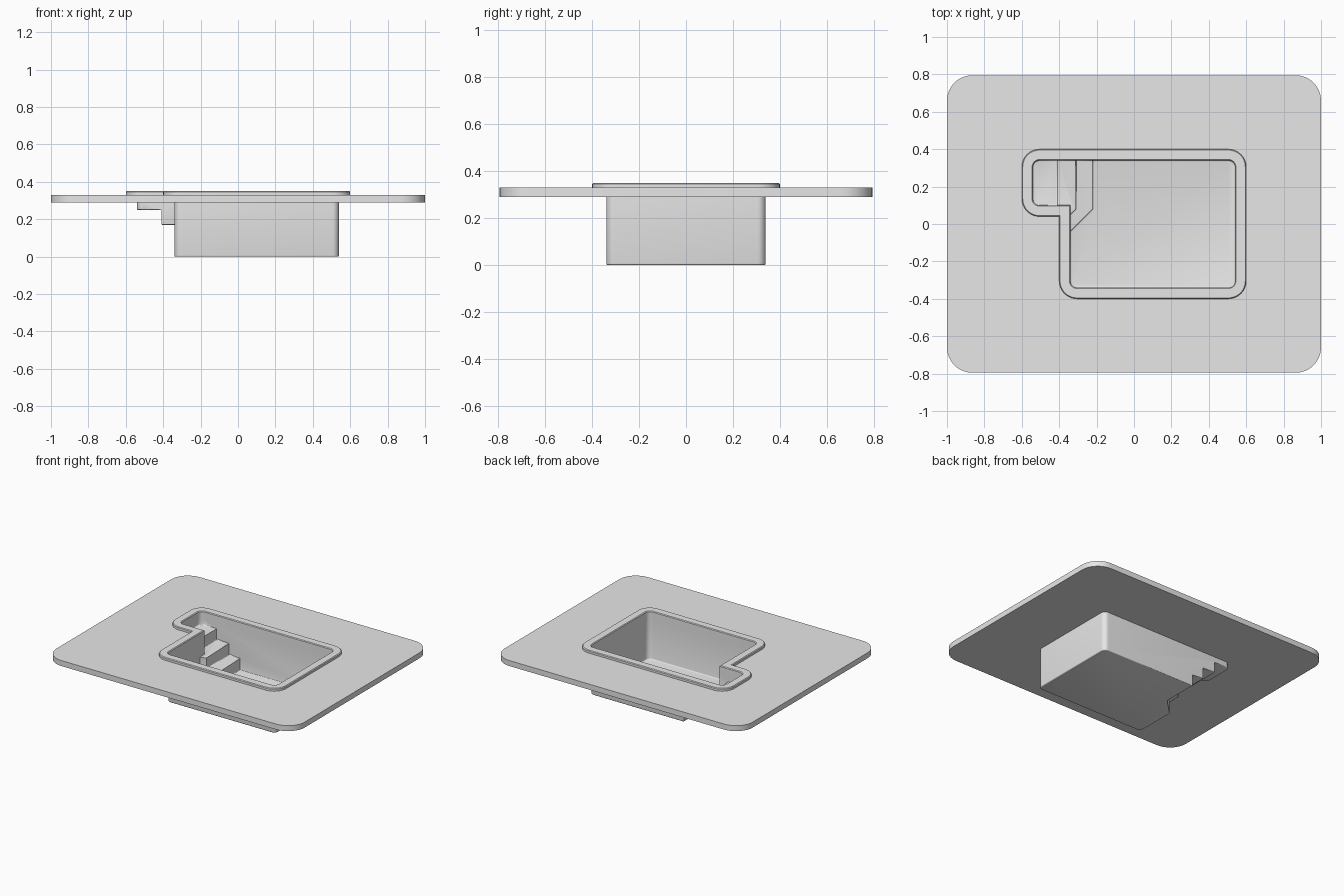
import bpy, bmesh
from math import atan2, cos, sin, pi, radians
from mathutils import Vector

cube = bpy.data.objects.get("Cube")
if cube:
    bpy.data.objects.remove(cube, do_unlink=True)

grey = bpy.data.materials.new("light_grey")
grey.use_nodes = True
grey.diffuse_color = (0.8, 0.8, 0.8, 1)
for node in grey.node_tree.nodes:
    if node.type == 'BSDF_PRINCIPLED':
        node.inputs["Base Color"].default_value = grey.diffuse_color

# Corners: x, y and the inward direction; the last pool corner is the sharp inner one
DECK = [(-1, -0.795, 1, 1), (1, -0.795, -1, 1), (1, 0.795, -1, -1), (-1, 0.795, 1, -1)]
POOL = [(-0.4, -0.4, 1, 1), (0.6, -0.4, -1, 1), (0.6, 0.4, -1, -1),
        (-0.6, 0.4, 1, -1), (-0.6, 0.04, 1, 1), (-0.4, 0.04, 1, 1)]
DECK_BOTTOM, DECK_TOP, RIM_TOP = 0.29, 0.33, 0.35
RIM_WIDTH = 0.06


def outline(corners, radius, inset=0, sharp=None, steps=8):
    """Rounded outline, moved inward by inset."""
    pts = []
    for i, (x, y, dx, dy) in enumerate(corners):
        r = radius - inset
        cx, cy = x + dx * inset, y + dy * inset
        if i == sharp:
            pts.append((cx, cy))
            continue
        start = atan2(-dy, -dx) - pi / 4
        for k in range(steps + 1):
            a = start + pi / 2 * k / steps
            pts.append((cx + dx * r + r * cos(a), cy + dy * r + r * sin(a)))
    return pts


def pool_outline(inset):
    return outline(POOL, 0.095, inset, sharp=5)


def finish(obj):
    obj.data.materials.clear()
    obj.data.materials.append(grey)
    bpy.ops.object.select_all(action='DESELECT')
    obj.select_set(True)
    bpy.context.view_layer.objects.active = obj
    if obj.type == 'CURVE':
        bpy.ops.object.convert(target='MESH')
    bpy.ops.object.shade_smooth_by_angle(angle=radians(35))


def mesh_object(name, bm):
    mesh = bpy.data.meshes.new(name)
    bm.to_mesh(mesh)
    bm.free()
    obj = bpy.data.objects.new(name, mesh)
    bpy.context.collection.objects.link(obj)
    finish(obj)


# Deck: flat slab with the pool opening
curve = bpy.data.curves.new("deck", 'CURVE')
curve.dimensions = '2D'
curve.fill_mode = 'BOTH'
curve.extrude = (DECK_TOP - DECK_BOTTOM) / 2
for pts in (outline(DECK, 0.135), pool_outline(RIM_WIDTH)):
    spline = curve.splines.new('POLY')
    spline.points.add(len(pts) - 1)
    for point, (x, y) in zip(spline.points, pts):
        point.co = (x, y, 0, 1)
    spline.use_cyclic_u = True
deck = bpy.data.objects.new("deck", curve)
deck.location.z = (DECK_TOP + DECK_BOTTOM) / 2
bpy.context.collection.objects.link(deck)
finish(deck)

# Raised rim: one section swept round the opening
bm = bmesh.new()
soft = 0.005
section = [(0, DECK_TOP), (0, RIM_TOP - soft), (soft, RIM_TOP),
           (RIM_WIDTH - soft, RIM_TOP), (RIM_WIDTH, RIM_TOP - soft), (RIM_WIDTH, DECK_TOP)]
loops = [[bm.verts.new((x, y, z)) for x, y in pool_outline(d)] for d, z in section]
for a, b in zip(loops, loops[1:]):
    for i in range(len(a)):
        bm.faces.new((a[i - 1], a[i], b[i], b[i - 1]))
bmesh.ops.recalc_face_normals(bm, faces=bm.faces)
mesh_object("pool_rim", bm)

# Basin: plan cut along the step edges, each piece dropped to its level
LEVELS = [0, 0.085, 0.17, 0.25, DECK_BOTTOM]
STEP_X = [-0.22, -0.31, -0.41]
DIAGONALS = [0.30, 0.39]


def level(face):
    x, y, _ = face.calc_center_median_weighted()
    if x < STEP_X[2]:
        return 3
    if x < STEP_X[1] and y - x > DIAGONALS[1]:
        return 2
    if x < STEP_X[0] and y - x > DIAGONALS[0]:
        return 1
    return 0


plan = bmesh.new()
plan.faces.new([plan.verts.new((x, y, 0)) for x, y in pool_outline(RIM_WIDTH)])
cuts = [((x, 0, 0), (1, 0, 0)) for x in STEP_X]
cuts += [((0, d, 0), Vector((-1, 1, 0)).normalized()) for d in DIAGONALS]
for co, no in cuts:
    bmesh.ops.bisect_plane(plan, geom=plan.verts[:] + plan.edges[:] + plan.faces[:],
                           plane_co=co, plane_no=no)

bm = bmesh.new()


def add_face(points):
    bm.faces.new([bm.verts.new(p) for p in points])


for face in plan.faces:
    add_face([(v.co.x, v.co.y, LEVELS[level(face)]) for v in face.verts])
for edge in plan.edges:
    ends = [level(f) for f in edge.link_faces]
    if len(ends) == 1:
        ends.append(len(LEVELS) - 1)
    (ax, ay, _), (bx, by, _) = (v.co for v in edge.verts)
    for i in range(min(ends), max(ends)):
        lo, hi = LEVELS[i], LEVELS[i + 1]
        add_face([(ax, ay, lo), (bx, by, lo), (bx, by, hi), (ax, ay, hi)])
plan.free()
bmesh.ops.remove_doubles(bm, verts=bm.verts, dist=0.0002)
bmesh.ops.recalc_face_normals(bm, faces=bm.faces)
bmesh.ops.dissolve_limit(bm, angle_limit=0.02, verts=bm.verts, edges=bm.edges)
bm.normal_update()
if sum(f.normal.z * f.calc_area() for f in bm.faces) < 0:
    bmesh.ops.reverse_faces(bm, faces=bm.faces)

# Soften the floor and tread edges
level_edges = [e for e in bm.edges if e.is_manifold and e.calc_face_angle() > 0.7
               and abs(e.verts[0].co.z - e.verts[1].co.z) < 0.001]
bmesh.ops.bevel(bm, geom=level_edges, offset=0.006, offset_type='OFFSET', segments=3,
                profile=0.5, affect='EDGES', clamp_overlap=True)
mesh_object("pool_basin", bm)
